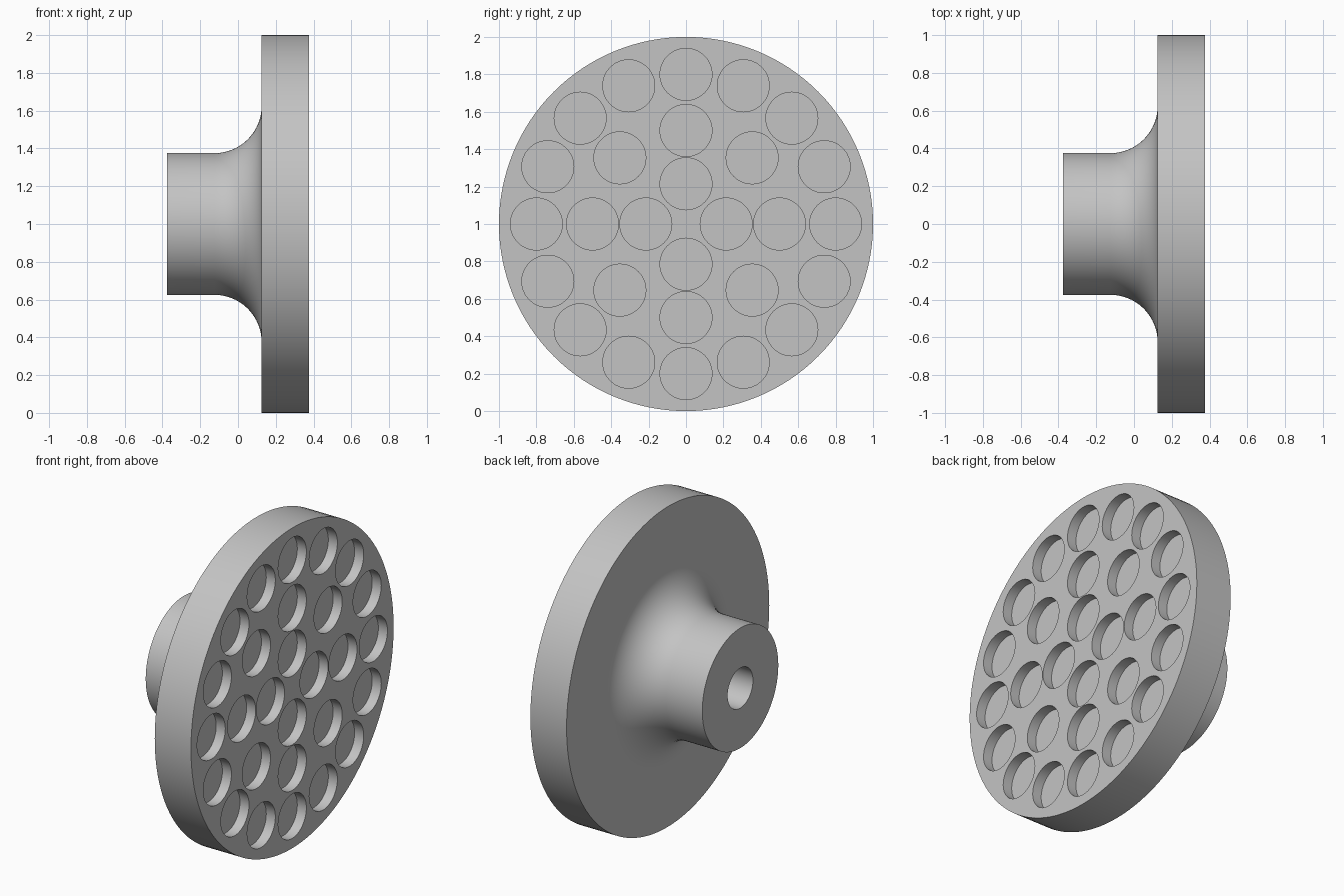
import bpy, bmesh, math
from mathutils import Matrix

if "Cube" in bpy.data.objects:
    bpy.data.objects.remove(bpy.data.objects["Cube"])

grey = bpy.data.materials.new("light_grey")
grey.diffuse_color = (0.55, 0.55, 0.55, 1)
grey.use_nodes = True
grey.node_tree.nodes["Principled BSDF"].inputs["Base Color"].default_value = grey.diffuse_color

CENTRE_Z = 1.0
SEGMENTS = 128
PLATE_BACK, PLATE_FACE = 0.125, 0.375
HUB_END, HUB_RADIUS, FILLET = -0.375, 0.375, 0.25
BORE_RADIUS, BORE_DEPTH = 0.125, 0.5
POCKET_RADIUS, POCKET_DEPTH = 0.139, 0.0625


def make_object(name, bm):
    bmesh.ops.recalc_face_normals(bm, faces=bm.faces)
    mesh = bpy.data.meshes.new(name)
    bm.to_mesh(mesh)
    bm.free()
    mesh.materials.append(grey)
    obj = bpy.data.objects.new(name, mesh)
    bpy.context.collection.objects.link(obj)
    return obj


def lathe(name, profile):
    """Turn (x, radius) points around the x axis and cap both ends."""
    bm = bmesh.new()
    rings = []
    for x, r in profile:
        angles = [2 * math.pi * i / SEGMENTS for i in range(SEGMENTS)]
        rings.append([bm.verts.new((x, r * math.cos(a), CENTRE_Z + r * math.sin(a)))
                      for a in angles])
    for a, b in zip(rings, rings[1:]):
        for i in range(SEGMENTS):
            j = (i + 1) % SEGMENTS
            bm.faces.new((a[i], a[j], b[j], b[i]))
    bm.faces.new(rings[0])
    bm.faces.new(rings[-1])
    return make_object(name, bm)


# Blind bore, hub, concave fillet and round plate as one turned profile
profile = [(HUB_END + BORE_DEPTH, BORE_RADIUS), (HUB_END, BORE_RADIUS),
           (HUB_END, HUB_RADIUS)]
for i in range(17):
    a = math.pi / 2 * i / 16
    profile.append((PLATE_BACK - FILLET + FILLET * math.sin(a),
                    HUB_RADIUS + FILLET * (1 - math.cos(a))))
profile += [(PLATE_BACK, 1.0), (PLATE_FACE, 1.0)]
plate = lathe("flanged_plate", profile)

# Shallow round pockets in three rings on the plate face
bm = bmesh.new()
for count, ring_radius in ((4, 0.215), (8, 0.5), (16, 0.8)):
    for i in range(count):
        a = 2 * math.pi * i / count
        place = Matrix.Translation((PLATE_FACE, ring_radius * math.cos(a),
                                    CENTRE_Z + ring_radius * math.sin(a)))
        bmesh.ops.create_cone(bm, cap_ends=True, segments=48,
                              radius1=POCKET_RADIUS, radius2=POCKET_RADIUS,
                              depth=2 * POCKET_DEPTH,
                              matrix=place @ Matrix.Rotation(math.pi / 2, 4, 'Y'))
cutter = make_object("pocket_cutter", bm)
cutter.hide_render = True

cut = plate.modifiers.new("pockets", 'BOOLEAN')
cut.operation = 'DIFFERENCE'
cut.solver = 'EXACT'
cut.object = cutter
bpy.context.view_layer.objects.active = plate
plate.select_set(True)
bpy.ops.object.modifier_apply(modifier=cut.name)
bpy.data.objects.remove(cutter)

# Smooth round walls with crisp rims
bpy.ops.object.shade_smooth_by_angle(angle=math.radians(30))
